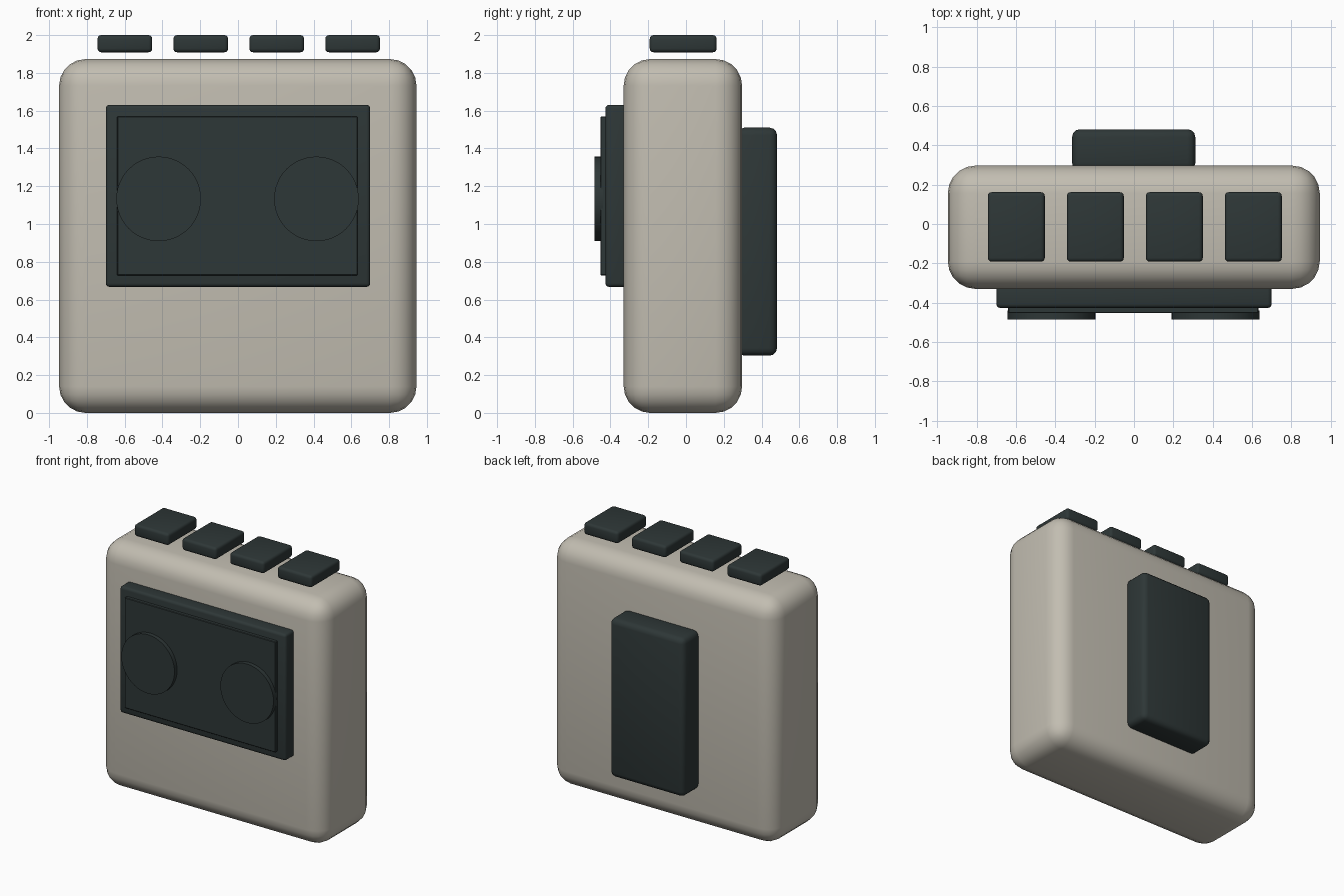
import bpy, bmesh, math
from mathutils import Matrix, Vector

cube = bpy.data.objects.get("Cube")
if cube:
    bpy.data.objects.remove(cube, do_unlink=True)


def make_material(name, rgb):
    mat = bpy.data.materials.new(name)
    mat.use_nodes = True
    mat.diffuse_color = (*rgb, 1)
    mat.node_tree.nodes["Principled BSDF"].inputs["Base Color"].default_value = (*rgb, 1)
    return mat


BEIGE = make_material("warm beige", (0.54, 0.51, 0.44))
DARK = make_material("dark slate", (0.027, 0.038, 0.038))


def finish(name, bm, mat, bevel, segments):
    """Turn a bmesh into a bevelled, smooth-shaded object."""
    mesh = bpy.data.meshes.new(name)
    bm.to_mesh(mesh)
    bm.free()
    mesh.materials.append(mat)
    obj = bpy.data.objects.new(name, mesh)
    bpy.context.collection.objects.link(obj)
    if bevel:
        mod = obj.modifiers.new("rounded edges", 'BEVEL')
        mod.width = bevel
        mod.segments = segments
        mod.limit_method = 'ANGLE'
    bpy.ops.object.select_all(action='DESELECT')
    obj.select_set(True)
    bpy.context.view_layer.objects.active = obj
    if bevel:
        bpy.ops.object.modifier_apply(modifier="rounded edges")
    bpy.ops.object.shade_smooth_by_angle(angle=math.radians(35))
    return obj


def box(name, low, high, mat, bevel=0, segments=3):
    low, high = Vector(low), Vector(high)
    bm = bmesh.new()
    place = Matrix.Translation((low + high) / 2) @ Matrix.Diagonal((*(high - low), 1))
    bmesh.ops.create_cube(bm, size=1, matrix=place)
    return finish(name, bm, mat, bevel, segments)


def disc(name, x, z, radius, y_front, y_back, mat):
    bm = bmesh.new()
    place = Matrix.Translation((x, (y_front + y_back) / 2, z)) @ Matrix.Rotation(math.pi / 2, 4, 'X')
    bmesh.ops.create_cone(bm, cap_ends=True, segments=48, radius1=radius, radius2=radius,
                          depth=y_back - y_front, matrix=place)
    return finish(name, bm, mat, 0, 1)


# Main case
box("case", (-0.947, -0.33, 0), (0.945, 0.297, 1.873), BEIGE, 0.14, 5)

# Front door, window plate and two reels
box("door", (-0.70, -0.427, 0.667), (0.70, -0.30, 1.631), DARK, 0.02)
box("window", (-0.64, -0.453, 0.728), (0.633, -0.40, 1.57), DARK, 0.004, 1)
for side, x in (("right", -0.42), ("left", 0.415)):
    disc(side + "_reel", x, 1.133, 0.224, -0.485, -0.44, DARK)

# Belt clip on the back
box("back_clip", (-0.315, 0.27, 0.303), (0.312, 0.482, 1.51), DARK, 0.04)

# Row of keys just above the case
for i in range(4):
    x = 0.004 + (i - 1.5) * 0.402
    box(f"key_{i + 1}", (x - 0.145, -0.192, 1.909), (x + 0.145, 0.162, 2.0), DARK, 0.02)
